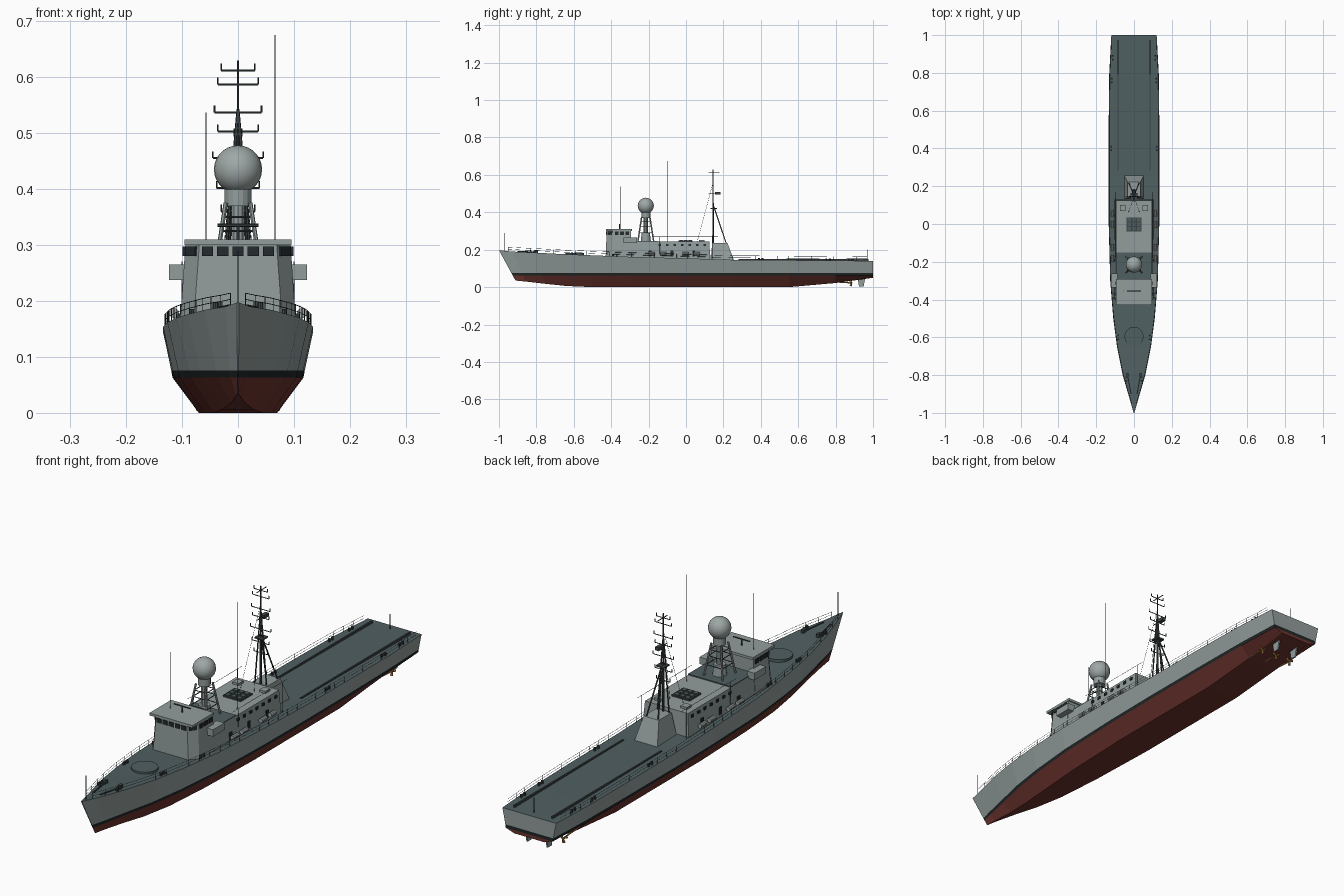
import bpy, bmesh, math
from mathutils import Vector, Matrix

if "Cube" in bpy.data.objects:
    bpy.data.objects.remove(bpy.data.objects["Cube"])


def mat(name, r, g, b):
    m = bpy.data.materials.new(name)
    m.diffuse_color = (r, g, b, 1)
    m.use_nodes = True
    m.node_tree.nodes["Principled BSDF"].inputs["Base Color"].default_value = m.diffuse_color
    return m


GREY = mat("hull grey", .29, .34, .335)
DECK = mat("deck slate", .08, .115, .12)
RED = mat("bottom red", .15, .034, .027)
BLACK = mat("waterline black", .014, .019, .02)
GLASS = mat("window dark", .018, .024, .028)
METAL = mat("mast dark grey", .05, .06, .06)
DOME = mat("dome grey", .34, .39, .38)
BRASS = mat("propeller brass", .42, .2, .05)


def finish(name, bm, *mats):
    bmesh.ops.recalc_face_normals(bm, faces=bm.faces)
    me = bpy.data.meshes.new(name)
    bm.to_mesh(me)
    bm.free()
    ob = bpy.data.objects.new(name, me)
    bpy.context.collection.objects.link(ob)
    for m in mats:
        me.materials.append(m)
    return ob


def prism(name, m, low, high, z0, z1):
    """Solid between two outlines of equal length."""
    bm = bmesh.new()
    a = [bm.verts.new((x, y, z0)) for x, y in low]
    b = [bm.verts.new((x, y, z1)) for x, y in high]
    bm.faces.new(a)
    bm.faces.new(b)
    for i in range(len(a)):
        j = (i + 1) % len(a)
        bm.faces.new((a[i], a[j], b[j], b[i]))
    return finish(name, bm, m)


def rect(x0, x1, y0, y1):
    return [(x0, y0), (x1, y0), (x1, y1), (x0, y1)]


def box(name, m, x0, x1, y0, y1, z0, z1):
    return prism(name, m, rect(x0, x1, y0, y1), rect(x0, x1, y0, y1), z0, z1)


def rods(name, m, segs, r, r2=None, n=6):
    """Many thin round bars joined in one object."""
    bm = bmesh.new()
    for a, b in segs:
        a, b = Vector(a), Vector(b)
        d = b - a
        rot = d.to_track_quat('Z', 'Y').to_matrix().to_4x4()
        bmesh.ops.create_cone(bm, cap_ends=True, segments=n, radius1=r,
                              radius2=r if r2 is None else r2, depth=d.length,
                              matrix=Matrix.Translation((a + b) / 2) @ rot)
    return finish(name, bm, m)


def windows(name, a, b, n, w, z0, z1, t=.008):
    """n dark panes spread evenly along a wall line from a to b."""
    bm = bmesh.new()
    a, b = Vector(a), Vector(b)
    ang = math.atan2((b - a).y, (b - a).x)
    for i in range(n):
        c = a.lerp(b, (i + .5) / n)
        M = Matrix.Translation((c.x, c.y, (z0 + z1) / 2)) @ Matrix.Rotation(ang, 4, 'Z') @ Matrix.Diagonal((w, t, z1 - z0, 1))
        bmesh.ops.create_cube(bm, size=1, matrix=M)
    finish(name, bm, GLASS)


# Hull stations: y, keel z, bottom half-width, waterline half-width, deck half-width, deck z
ST = [(-1, .035, .0005, .001, .002, .197), (-.93, .03, .004, .014, .022, .19),
      (-.8, .018, .012, .036, .06, .184), (-.65, .006, .028, .064, .09, .176),
      (-.5, 0, .045, .085, .11, .17), (-.3, 0, .06, .104, .126, .162),
      (0, 0, .07, .114, .134, .154), (.25, 0, .07, .117, .134, .146),
      (.55, 0, .07, .116, .134, .144), (.8, .022, .07, .113, .131, .142),
      (1, .05, .068, .105, .12, .14)]


def deck_edge(y):
    for s, t in zip(ST, ST[1:]):
        if y <= t[0]:
            f = (y - s[0]) / (t[0] - s[0])
            return s[4] + (t[4] - s[4]) * f, s[5] + (t[5] - s[5]) * f
    return ST[-1][4], ST[-1][5]


# Hull with raked stem, coloured by level
bm = bmesh.new()
rings = []
for y, zk, b, w, d, zd in ST:
    fade = max(0, (-.6 - y) / .4)
    half = [(b, zk), (w, .063), (w + (d - w) * .14, .076), (d, zd)]
    pts = half + [(-x, z) for x, z in reversed(half)]
    rings.append([bm.verts.new((x, y + .545 * (zd - z) * fade, z)) for x, z in pts])
level = [RED, BLACK, GREY, DECK, GREY, BLACK, RED, RED]
hull_mats = [GREY, DECK, RED, BLACK]
for r, q in zip(rings, rings[1:]):
    for i in range(8):
        j = (i + 1) % 8
        bm.faces.new((r[i], r[j], q[j], q[i])).material_index = hull_mats.index(level[i])
for r in (rings[0], rings[-1]):
    for i, k in enumerate((2, 3, 0)):
        bm.faces.new((r[i], r[i + 1], r[6 - i], r[7 - i])).material_index = k
finish("hull", bm, *hull_mats)

# Propellers, shafts, rudders
for i, x in enumerate((-.07, 0, .07)):
    z = .022
    rods(f"propeller_shaft_{i}", BRASS, [((x, .7, z + .012), (x, .89, z))], .003)
    blades = [((x, .885, z), (x + .017 * math.cos(a), .88, z + .017 * math.sin(a)))
              for a in (.5, 2.6, 4.7)]
    rods(f"propeller_{i}", BRASS, blades, .003, .006)
for s in (-1, 1):
    x = s * .045
    prism(f"rudder_{s}", GREY, rect(x - .003, x + .003, .925, .95),
          rect(x - .003, x + .003, .915, .96), .004, .06)

# Bridge with chamfered front corners
def bridge_plan(f, w, y0):
    return [(-f, y0), (f, y0), (w, y0 + .035), (w, -.295), (-w, -.295), (-w, y0 + .035)]
prism("bridge", GREY, bridge_plan(.08, .104, -.43), bridge_plan(.069, .094, -.424), .15, .302)
box("bridge_roof", GREY, -.096, .096, -.428, -.29, .3, .31)
windows("bridge_front_windows", (-.068, -.424), (.068, -.424), 5, .02, .28, .297)
for s in (-1, 1):
    windows(f"bridge_corner_window_{s}", (s * .07, -.424), (s * .095, -.389), 1, .03, .28, .297)
    windows(f"bridge_side_windows_{s}", (s * .095, -.385), (s * .095, -.3), 3, .02, .28, .297)
    box(f"bridge_wing_{s}", GREY, min(s * .088, s * .123), max(s * .088, s * .123), -.335, -.262, .237, .265)

# Deckhouse and roof fittings
prism("deckhouse", GREY, rect(-.103, .103, -.31, .13), rect(-.096, .096, -.31, .125), .14, .243)
box("upper_deck", DECK, -.096, .096, -.295, -.15, .238, .247)
box("roof_grating", METAL, -.04, .04, -.04, .035, .24, .249)
for i in range(9):
    x, y = (i % 3 - 1) * .025, (i // 3 - 1) * .024 - .002
    box(f"grating_panel_{i}", DECK, x - .009, x + .009, y - .009, y + .009, .245, .252)
for s in (-1, 1):
    box(f"roof_hatch_{s}", GREY, s * .06 - .014, s * .06 + .014, .07, .1, .24, .252)
    windows(f"deckhouse_windows_{s}", (s * .098, -.16), (s * .098, .12), 7, .014, .22, .231, .006)
    windows(f"deckhouse_doors_{s}", (s * .102, -.25), (s * .102, .1), 3, .015, .165, .195, .004)
    rods(f"raft_canisters_{s}", DOME, [((s * .114, y, .178), (s * .114, y + .035, .178))
                                       for y in (-.2, -.14, -.02, .04)], .009, n=10)

# Radar dome on splayed legs
bm = bmesh.new()
bmesh.ops.create_uvsphere(bm, u_segments=24, v_segments=14, radius=.043,
                          matrix=Matrix.Translation((0, -.215, .435)))
dome = finish("radar_dome", bm, DOME)
dome.data.shade_smooth()
rods("dome_neck", GREY, [((0, -.215, .37), (0, -.215, .4))], .024, n=16)
rods("dome_drum", GREY, [((0, -.215, .245), (0, -.215, .29))], .027, .022, n=16)
rods("dome_column", GREY, [((0, -.215, .29), (0, -.215, .375))], .012, n=10)
segs = []
for z, r in ((.29, .036), (.325, .03), (.35, .026)):
    c = [(r * sx, -.215 + r * sy, z) for sx, sy in ((-1, -1), (1, -1), (1, 1), (-1, 1))]
    segs += list(zip(c, c[1:] + c[:1]))
rods("dome_braces", METAL, segs, .0018)
rods("dome_legs", GREY, [((.042 * a, -.215 + .042 * b, .245), (.022 * a, -.215 + .022 * b, .375))
                         for a in (-1, 1) for b in (-1, 1)], .004)

# Mast house and tripod mast with yards
prism("mast_house", GREY, rect(-.052, .052, .132, .258), rect(-.034, .034, .14, .222), .14, .236)
Y = .145
rods("mast_pole", METAL, [((0, Y, .23), (0, Y, .5))], .005, .003, n=8)
rods("mast_tip", METAL, [((0, Y, .5), (0, Y, .63))], .002)
rods("mast_legs", METAL, [((s * .026, .215, .234), (0, Y + .004, .43)) for s in (-1, 1)] +
     [((s * .026, Y, .234), (0, Y, .54)) for s in (-1, 1)], .003)
segs = []
for z, w in ((.612, .03), (.587, .036), (.537, .042), (.503, .036), (.455, .045), (.402, .038), (.36, .03)):
    segs.append(((-w, Y, z), (w, Y, z)))
    segs += [((s * w, Y, z), (s * w, Y, z + .012)) for s in (-1, 1)]
segs += [((0, Y - .025, z), (0, Y + .035, z)) for z in (.612, .5)]
rods("mast_yards", METAL, segs, .0018)
box("mast_sensor", METAL, -.008, .008, Y + .01, Y + .04, .494, .508)
box("mast_platform", METAL, -.018, .018, Y - .014, Y + .02, .418, .424)
rods("mast_stays", METAL, [((s * .03, .06, .243), (0, Y, .56)) for s in (-1, 1)], .0007, n=4)

# Whip antennas, staffs and bridge radar bar
rods("whip_antennas", METAL, [((-.057, -.35, .3), (-.057, -.35, .537)),
                              ((.066, -.1, .24), (.066, -.1, .675))], .0012)
rods("flag_staffs", METAL, [((0, -.97, .19), (0, -.97, .29)), ((0, .97, .13), (0, .97, .2))], .0013)
rods("bridge_radar", METAL, [((-.037, -.355, .335), (.037, -.355, .335)),
                             ((0, -.355, .3), (0, -.355, .335))], .003)
rods("side_booms", METAL, [((s * .1, -.18, .27), (s * .1, .17, .27)) for s in (-1, 1)] +
     [((s * .1, y, .15), (s * .1, y, .27)) for s in (-1, 1) for y in (-.14, .14)], .0009, n=4)

# Foredeck ring, chains, deck rails and bollards
rods("gun_ring", DECK, [((0, -.595, .165), (0, -.595, .183))], .05, n=32)
for s in (-1, 1):
    rods(f"anchor_chain_{s}", METAL, [((s * .034, -.8, .187), (s * .016, -.9, .191))], .003)
    box(f"capstan_{s}", METAL, s * .034 - .006, s * .034 + .006, -.81, -.79, .18, .198)
    box(f"deck_track_{s}", METAL, s * .085 - .003, s * .085 + .003, .28, .975, .138, .15)
    bollards = []
    for y in (-.82, -.6, -.38, .4, .76, .88):
        w, z = deck_edge(y)
        bollards += [((s * (w - .014), y + o, z - .004), (s * (w - .014), y + o, z + .012)) for o in (-.01, .01)]
    rods(f"bollards_{s}", METAL, bollards, .005, n=8)

    # Guard rails follow the deck edge
    segs = []
    ys = [-.95 + i * .06 for i in range(33)]
    pts = [(s * max(deck_edge(y)[0] - .003, .004), y, deck_edge(y)[1]) for y in ys]
    for p, q in zip(pts, pts[1:]):
        for h in (.011, .022):
            segs.append(((p[0], p[1], p[2] + h), (q[0], q[1], q[2] + h)))
    segs += [(p, (p[0], p[1], p[2] + .022)) for p in pts]
    rods(f"guard_rail_{s}", METAL, segs, .0007, n=4)
